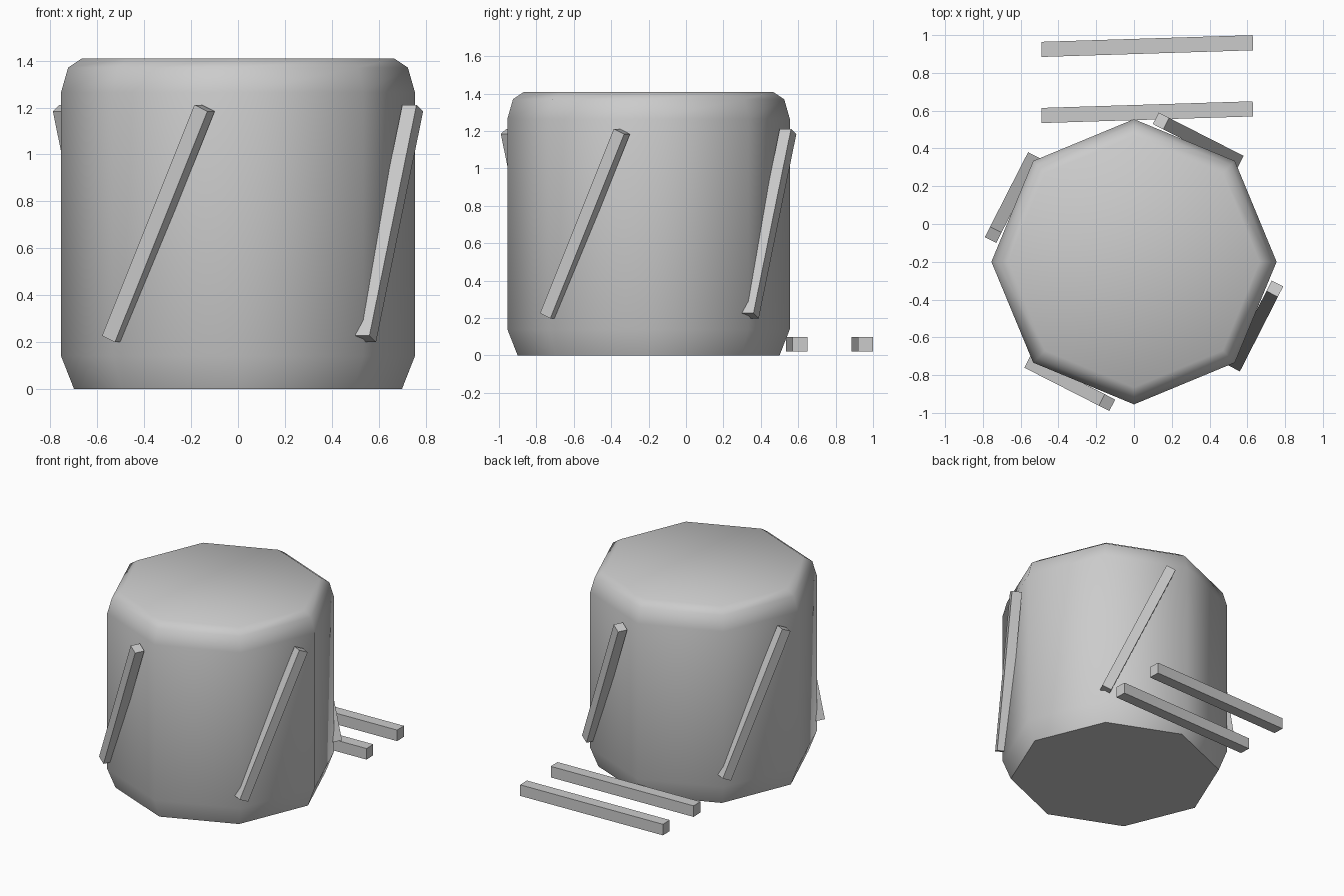
import bpy, bmesh
from math import radians, cos, sin, pi
from mathutils import Matrix, Vector

cube = bpy.data.objects.get("Cube")
if cube:
    bpy.data.objects.remove(cube)

CENTRE = Vector((0, -0.2, 0))

grey = bpy.data.materials.new("light grey")
grey.use_nodes = True
grey.diffuse_color = (0.6, 0.6, 0.6, 1)
grey.node_tree.nodes["Principled BSDF"].inputs["Base Color"].default_value = (0.6, 0.6, 0.6, 1)


def add_object(name, bm):
    bmesh.ops.recalc_face_normals(bm, faces=bm.faces)
    mesh = bpy.data.meshes.new(name)
    bm.to_mesh(mesh)
    bm.free()
    mesh.materials.append(grey)
    obj = bpy.data.objects.new(name, mesh)
    bpy.context.collection.objects.link(obj)
    return obj


def add_bar(name, size, matrix):
    bm = bmesh.new()
    bmesh.ops.create_cube(bm, size=1, matrix=matrix @ Matrix.Diagonal((*size, 1)))
    return add_object(name, bm)


# Eight-sided drum body, from (radius, height) rings
profile = [(0.70, 0), (0.755, 0.14), (0.755, 1.265), (0.725, 1.37), (0.665, 1.41)]
SIDES = 8
bm = bmesh.new()
rings = [[bm.verts.new(CENTRE + Vector((r * cos(2 * pi * i / SIDES), r * sin(2 * pi * i / SIDES), z)))
          for i in range(SIDES)] for r, z in profile]
for low, high in zip(rings, rings[1:]):
    for i in range(SIDES):
        j = (i + 1) % SIDES
        bm.faces.new((low[i], low[j], high[j], high[i]))
bm.faces.new(rings[0])
bm.faces.new(rings[-1])
drum = add_object("drum_body", bm)
bpy.ops.object.select_all(action='DESELECT')
drum.select_set(True)
bpy.context.view_layer.objects.active = drum
bpy.ops.object.shade_smooth_by_angle(angle=radians(60))

# Slanted tension bars, one on every second side
for k, side in enumerate(("front", "left", "back", "right")):
    matrix = (Matrix.Translation(CENTRE) @ Matrix.Rotation(k * pi / 2, 4, 'Z')
              @ Matrix.Translation((-0.34, -0.645, 0.705))
              @ Matrix.Rotation(radians(-27), 4, 'Z') @ Matrix.Rotation(radians(24.2), 4, 'Y'))
    add_bar(side + "_tension_bar", (0.068, 0.068, 1.08), matrix)

# Pair of drumsticks lying behind the drum
for name, y in (("near_drumstick", 0.592), ("far_drumstick", 0.942)):
    matrix = Matrix.Translation((0.07, y, 0.06)) @ Matrix.Rotation(radians(1.8), 4, 'Z')
    add_bar(name, (1.12, 0.08, 0.08), matrix)
